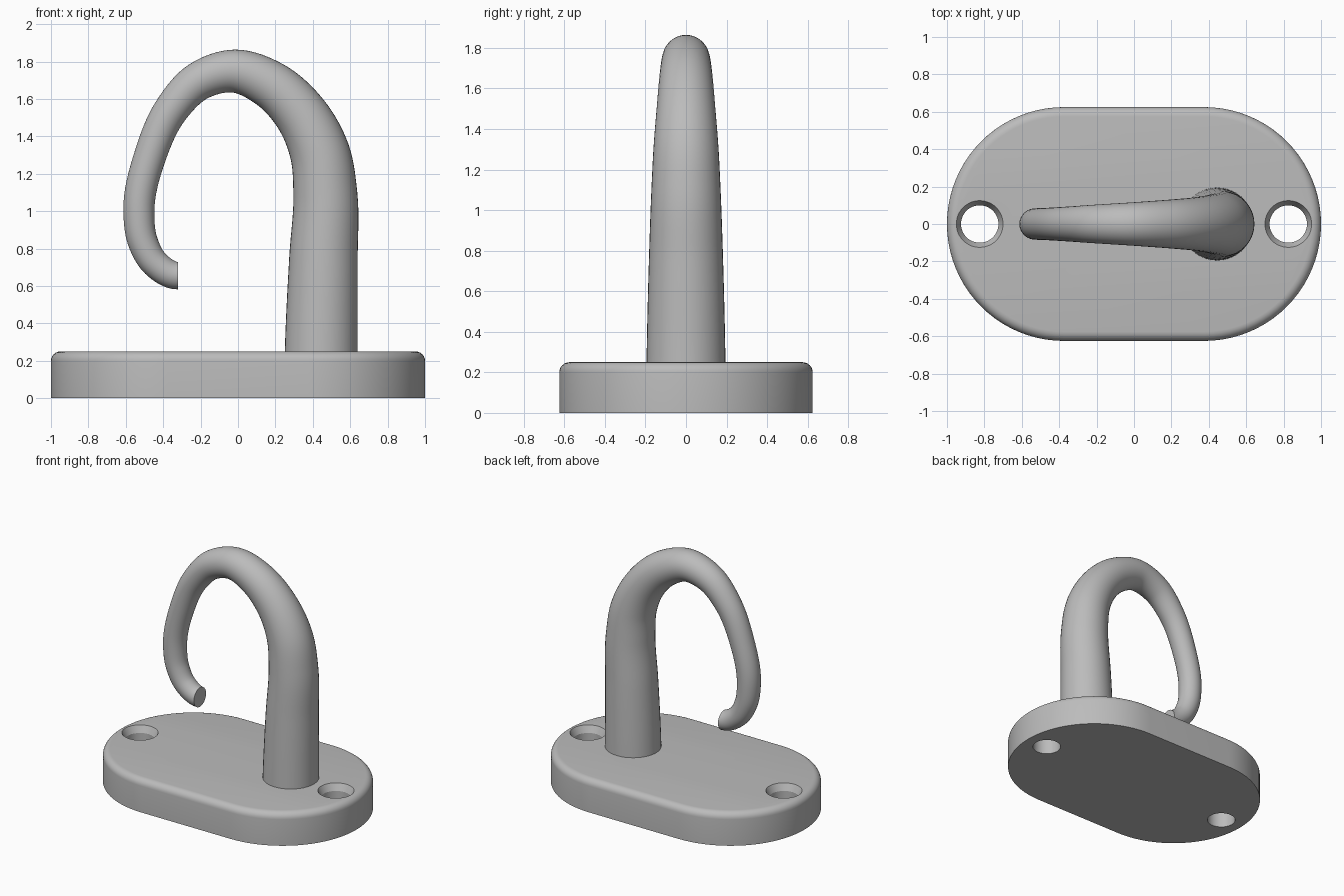
import bpy, bmesh, math
from mathutils import Vector

if "Cube" in bpy.data.objects:
    bpy.data.objects.remove(bpy.data.objects["Cube"])

grey = bpy.data.materials.new("plain grey")
grey.diffuse_color = (0.5, 0.5, 0.5, 1)
grey.use_nodes = True
grey.node_tree.nodes["Principled BSDF"].inputs["Base Color"].default_value = grey.diffuse_color


def loft(name, rings):
    """Skin a list of equal-sized closed rings and cap both ends."""
    bm = bmesh.new()
    loops = [[bm.verts.new(p) for p in ring] for ring in rings]
    n = len(loops[0])
    for a, b in zip(loops, loops[1:]):
        for i in range(n):
            j = (i + 1) % n
            bm.faces.new((a[i], a[j], b[j], b[i]))
    bm.faces.new(loops[0][::-1])
    bm.faces.new(loops[-1])
    bmesh.ops.recalc_face_normals(bm, faces=bm.faces)
    mesh = bpy.data.meshes.new(name)
    bm.to_mesh(mesh)
    bm.free()
    obj = bpy.data.objects.new(name, mesh)
    bpy.context.collection.objects.link(obj)
    mesh.materials.append(grey)
    return obj


def activate(obj):
    bpy.ops.object.select_all(action='DESELECT')
    obj.select_set(True)
    bpy.context.view_layer.objects.active = obj


def smooth(obj):
    activate(obj)
    bpy.ops.object.shade_smooth_by_angle(angle=math.radians(25))


def stadium(r, z, half=0.375, n=40):
    """Outline of two half circles joined by straight sides."""
    pts = []
    for side in (1, -1):
        for i in range(n + 1):
            a = -math.pi / 2 + math.pi * i / n
            pts.append((side * (half + r * math.cos(a)), side * r * math.sin(a), z))
    return pts


def circle(x, r, z, n=48):
    return [(x + r * math.cos(2 * math.pi * i / n), r * math.sin(2 * math.pi * i / n), z)
            for i in range(n)]


# Base plate with a rounded upper rim
R, H, F = 0.625, 0.25, 0.05
rings = [stadium(R, 0)]
for i in range(7):
    a = math.pi / 2 * i / 6
    rings.append(stadium(R - F + F * math.cos(a), H - F + F * math.sin(a)))
base = loft("base_plate", rings)

# Countersunk screw holes
for x in (-0.825, 0.825):
    cutter = loft("hole_cutter", [circle(x, 0.1, -0.1), circle(x, 0.1, H - 0.05),
                                  circle(x, 0.125, H), circle(x, 0.125, H + 0.1)])
    cutter.hide_render = True
    mod = base.modifiers.new("screw_hole", 'BOOLEAN')
    mod.operation, mod.solver, mod.object = 'DIFFERENCE', 'EXACT', cutter
    activate(base)
    bpy.ops.object.modifier_apply(modifier=mod.name)
    bpy.data.objects.remove(cutter)
smooth(base)

# Tapered hook: centre line x, z and radius
path = [Vector(p) for p in (
    (0.445, 0.24, 0.195), (0.457, 0.75, 0.183), (0.467, 1.09, 0.171), (0.438, 1.31, 0.160),
    (0.342, 1.51, 0.144), (0.175, 1.675, 0.129), (-0.02, 1.749, 0.115), (-0.21, 1.695, 0.103),
    (-0.355, 1.545, 0.093), (-0.47, 1.295, 0.086), (-0.53, 1.0, 0.083), (-0.51, 0.84, 0.080),
    (-0.443, 0.72, 0.076), (-0.32, 0.655, 0.073))]
ends = [Vector((0.445, -0.25, 0.2))] + path + [Vector((-0.17, 0.685, 0.07))]


# Non-uniform tangents keep the unevenly spaced path smooth
def slope(i):
    a, b, c = ends[i - 1:i + 2]
    da, db = (b - a).xy.length, (c - b).xy.length
    return ((b - a) / da * db + (c - b) / db * da) / (da + db)


samples, STEPS = [], 8
for i in range(1, len(path)):
    p, q = ends[i], ends[i + 1]
    d = (q - p).xy.length
    m, k = slope(i) * d, slope(i + 1) * d
    if i == len(path) - 1:
        k = Vector((d, 0, k.z))
    for s in range(STEPS + (i == len(path) - 1)):
        t = s / STEPS
        pos = (p * (2*t**3 - 3*t**2 + 1) + m * (t**3 - 2*t**2 + t)
               + q * (3*t**2 - 2*t**3) + k * (t**3 - t**2))
        tan = (p * (6*t*t - 6*t) + m * (3*t*t - 4*t + 1)
               + q * (6*t - 6*t*t) + k * (3*t*t - 2*t))
        samples.append((pos, tan.xy.normalized()))

rings = []
for pos, tan in samples:
    ring = []
    for i in range(40):
        a = 2 * math.pi * i / 40
        u = pos.z * math.cos(a)
        ring.append((pos.x + tan.y * u, pos.z * math.sin(a), pos.y - tan.x * u))
    rings.append(ring)
smooth(loft("hook", rings))
